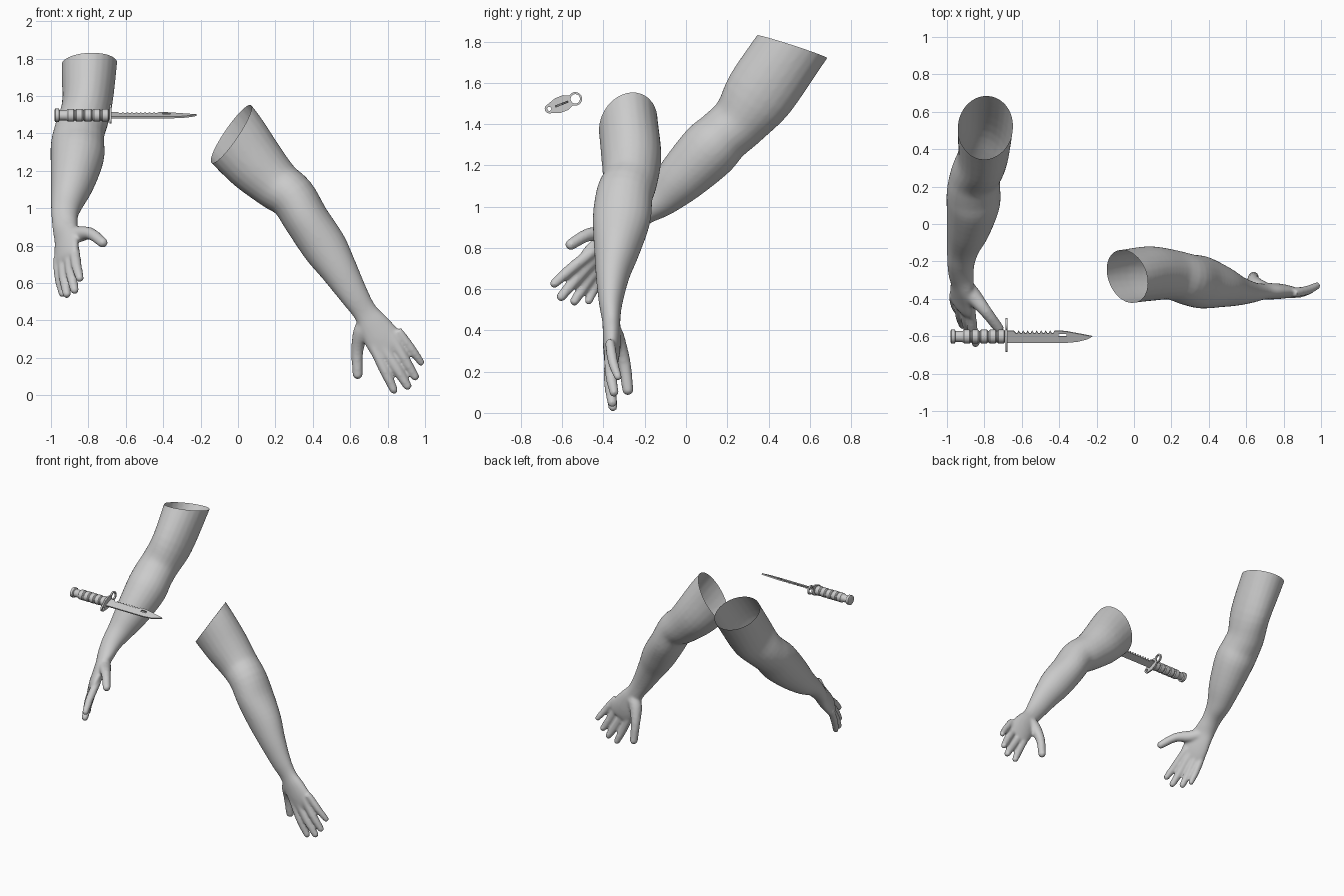
import bpy, bmesh, math
from mathutils import Vector, Matrix

cube = bpy.data.objects.get("Cube")
if cube:
    bpy.data.objects.remove(cube)

grey = bpy.data.materials.new("plain_grey")
grey.use_nodes = True
COLOUR = (0.6, 0.6, 0.6, 1)
grey.diffuse_color = COLOUR
grey.node_tree.nodes["Principled BSDF"].inputs["Base Color"].default_value = COLOUR


def add_object(name, mesh, angle=40):
    obj = bpy.data.objects.new(name, mesh)
    bpy.context.collection.objects.link(obj)
    mesh.materials.clear()
    mesh.materials.append(grey)
    bpy.ops.object.select_all(action='DESELECT')
    obj.select_set(True)
    bpy.context.view_layer.objects.active = obj
    bpy.ops.object.shade_smooth_by_angle(angle=math.radians(angle))
    return obj


def evaluated_mesh(obj):
    bpy.context.view_layer.update()
    dg = bpy.context.evaluated_depsgraph_get()
    return bpy.data.meshes.new_from_object(obj.evaluated_get(dg))


def spline(rows, steps):
    """Catmull-Rom through rows of numbers."""
    out = []
    for i in range(len(rows) - 1):
        p = [rows[max(0, min(len(rows) - 1, i + k))] for k in (-1, 0, 1, 2)]
        for s in range(steps):
            t = s / steps
            out.append([0.5 * (2 * b + (c - a) * t + (2 * a - 5 * b + 4 * c - d) * t * t
                               + (3 * b - a - 3 * c + d) * t ** 3)
                        for a, b, c, d in zip(*p)])
    return out + [list(rows[-1])]


def loft(bm, rows, steps=4, sides=24):
    """Closed elliptical tube; row = centre, side direction, two radii."""
    rows = spline(rows, steps)
    centres = [Vector(r[:3]) for r in rows]
    rings = []
    for i, r in enumerate(rows):
        tangent = (centres[min(i + 1, len(rows) - 1)] - centres[max(i - 1, 0)]).normalized()
        side = Vector(r[3:6])
        side = (side - tangent * side.dot(tangent)).normalized()
        other = tangent.cross(side)
        ring = []
        for k in range(sides):
            a = 2 * math.pi * k / sides
            ring.append(bm.verts.new(centres[i] + side * r[6] * math.cos(a)
                                     + other * r[7] * math.sin(a)))
        rings.append(ring)
    for lo, hi in zip(rings, rings[1:]):
        for k in range(sides):
            n = (k + 1) % sides
            bm.faces.new((lo[k], lo[n], hi[n], hi[k]))
    bm.faces.new(rings[0][::-1])
    bm.faces.new(rings[-1])


def digit(bm, points, radii, side):
    """Finger or thumb with a rounded tip."""
    rows = [(*p, *side, r, r) for p, r in zip(points, radii)]
    tip, r = Vector(points[-1]), radii[-1]
    along = (tip - Vector(points[-2])).normalized()
    for deg in (30, 60, 82):
        c = tip + along * r * (math.sin(math.radians(deg)) - 1)
        q = r * math.cos(math.radians(deg))
        rows.append((*c, *side, q, q))
    base = tip - along * r
    rows[len(points) - 1] = (*base, *side, r, r)
    loft(bm, rows, 3, 14)


def build_arm(name, arm, hand, arm_side, hand_side, fingers, thumb, palm, cut_normal):
    bm = bmesh.new()
    # Upper arm, forearm, wrist and palm in one skin, overlong at the cut end
    mid = Vector(arm_side) + Vector(hand_side)
    rows = [(*r[:3], *arm_side, *r[3:]) for r in arm]
    rows += [(*r[:3], *(mid.normalized() if i == 0 else hand_side), *r[3:])
             for i, r in enumerate(hand)]
    first, second = Vector(arm[0][:3]), Vector(arm[1][:3])
    rows.insert(0, (*(first * 2 - second), *arm_side, *arm[0][3:]))
    loft(bm, rows)
    # Four fingers, slightly curled to the palm side
    for root, tip, r in fingers:
        root, tip = Vector(root), Vector(tip)
        step = tip - root
        curl = Vector(palm) * 0.008
        pts = [root - step * 0.3, root - curl / 2, root + step * 0.45 - curl, tip]
        digit(bm, pts, [r, r * 1.1, r * 1.08, r * 0.88], hand_side)
    # Thumb with its fleshy base
    digit(bm, thumb, [0.044, 0.045, 0.033, 0.028], hand_side)
    bmesh.ops.recalc_face_normals(bm, faces=bm.faces)
    rough = bpy.data.meshes.new(name + "_rough")
    bm.to_mesh(rough)
    bm.free()
    # Fuse the parts into one smooth skin
    helper = bpy.data.objects.new(name + "_rough", rough)
    bpy.context.collection.objects.link(helper)
    remesh = helper.modifiers.new("fuse", 'REMESH')
    remesh.mode = 'VOXEL'
    remesh.voxel_size = 0.008
    mesh = evaluated_mesh(helper)
    bpy.data.objects.remove(helper)
    bm = bmesh.new()
    bm.from_mesh(mesh)
    for _ in range(6):
        bmesh.ops.smooth_vert(bm, verts=bm.verts, factor=0.5,
                              use_axis_x=True, use_axis_y=True, use_axis_z=True)
    # Open cut at the top of the arm
    bmesh.ops.bisect_plane(bm, geom=bm.verts[:] + bm.edges[:] + bm.faces[:],
                           plane_co=first, plane_no=Vector(cut_normal).normalized(),
                           clear_outer=True)
    bm.to_mesh(mesh)
    bm.free()
    mesh.name = name
    add_object(name, mesh, 80)


build_arm(
    "right_arm",
    [(-.795, .515, 1.775, .148, .172), (-.808, .36, 1.55, .134, .172),
     (-.845, .265, 1.42, .135, .142), (-.857, .184, 1.345, .143, .136),
     (-.86, .108, 1.27, .143, .145), (-.885, -.02, 1.14, .118, .124),
     (-.912, -.12, 1.04, .09, .092), (-.925, -.205, .975, .074, .066)],
    [(-.925, -.27, .915, .071, .056), (-.92, -.33, .855, .083, .047),
     (-.918, -.39, .79, .096, .041), (-.918, -.44, .74, .096, .033),
     (-.917, -.46, .715, .08, .02)],
    (1, 0, 0), (.57, -.6, .52),
    [((-.868, -.49, .75), (-.842, -.655, .612), .026),
     ((-.897, -.465, .72), (-.87, -.62, .545), .027),
     ((-.93, -.435, .695), (-.912, -.553, .522), .026),
     ((-.96, -.40, .685), (-.935, -.48, .525), .023)],
    [(-.91, -.32, .87), (-.86, -.385, .86), (-.79, -.47, .865), (-.708, -.578, .805)],
    (.8, .3, -.3), (-.05, .31, .95))

build_arm(
    "left_arm",
    [(-.037, -.28, 1.395, .182, .145), (.088, -.265, 1.243, .163, .146),
     (.203, -.272, 1.128, .137, .134), (.293, -.298, 1.057, .126, .138),
     (.368, -.313, .935, .121, .14), (.463, -.335, .793, .12, .112),
     (.538, -.355, .674, .1, .084), (.62, -.365, .537, .077, .058)],
    [(.68, -.362, .444, .066, .044), (.725, -.36, .375, .084, .044),
     (.77, -.36, .305, .097, .041), (.81, -.362, .25, .097, .032),
     (.825, -.36, .225, .08, .02)],
    (.82, 0, .57), (.82, 0, .57),
    [((.745, -.362, .215), (.843, -.352, .008), .026),
     ((.797, -.365, .225), (.918, -.355, .03), .027),
     ((.848, -.365, .265), (.958, -.345, .08), .026),
     ((.885, -.36, .305), (.99, -.325, .16), .023)],
    [(.69, -.35, .39), (.66, -.335, .34), (.638, -.3, .24), (.64, -.278, .085)],
    (0, 1, 0), (-.8, -.25, .55))

# Knife frame: blade along x, its flat tilted about x
TILT = math.radians(21)
u = Vector((1, 0, 0))
v = Vector((0, math.cos(TILT), math.sin(TILT)))
w = u.cross(v)
CENTRE = Vector((0, -.602, 1.497))


def plate(name, loops, half, axes, origin):
    """Flat plate from an outline with holes."""
    curve = bpy.data.curves.new(name, 'CURVE')
    curve.dimensions = '2D'
    curve.fill_mode = 'BOTH'
    curve.extrude = half
    for loop in loops:
        s = curve.splines.new('POLY')
        s.points.add(len(loop) - 1)
        for point, (x, y) in zip(s.points, loop):
            point.co = (x, y, 0, 1)
        s.use_cyclic_u = True
    helper = bpy.data.objects.new(name + "_outline", curve)
    bpy.context.collection.objects.link(helper)
    mesh = evaluated_mesh(helper)
    bpy.data.objects.remove(helper)
    mesh.transform(Matrix.Translation(origin) @ Matrix(axes).transposed().to_4x4())
    mesh.name = name
    add_object(name, mesh, 30)


def arc(x, r, start, end, count=16):
    angles = [math.radians(start + (end - start) * i / count) for i in range(count + 1)]
    return [(x + r * math.cos(a), r * math.sin(a)) for a in angles]


# Blade with saw teeth on its spine and a slot
blade = [(-.68, -.034), (-.36, -.034), (-.3, -.028), (-.25, -.014), (-.222, .002),
         (-.28, .014), (-.36, .03), (-.4, .034)]
for i in range(9):
    x = -.425 - i * .024
    blade += [(x, .034), (x - .006, .02), (x - .015, .02)]
blade += [(-.645, .034), (-.68, .034)]
slot = [(-.405, .002), (-.405, .018), (-.36, .018), (-.36, .002)]
plate("knife_blade", [blade, slot], .005, (u, v, w), CENTRE)

# Guard with a large ring and a small hole
guard = (arc(.07, .033, -130, 130) + [(.02, .038), (-.02, .038)]
         + arc(-.065, .022, 100, 260) + [(-.02, -.038), (.02, -.038)])
plate("knife_guard", [guard, arc(.07, .023, 0, 337, 15), arc(-.065, .01, 0, 337, 15)],
      .006, (v, w, u), CENTRE + u * -.682)

# Handle: pommel, neck and five ribs
profile = [(-.98, .032), (-.977, .038), (-.958, .038), (-.954, .029), (-.918, .029)]
for i in range(5):
    x = -.915 + i * .046
    profile += [(x, .031), (x + .006, .037), (x + .036, .037), (x + .042, .031)]
bm = bmesh.new()
loft(bm, [(*(CENTRE + u * x), *v, r, r * .93) for x, r in profile], 1, 20)
bmesh.ops.recalc_face_normals(bm, faces=bm.faces)
handle = bpy.data.meshes.new("knife_handle")
bm.to_mesh(handle)
bm.free()
add_object("knife_handle", handle, 35)
